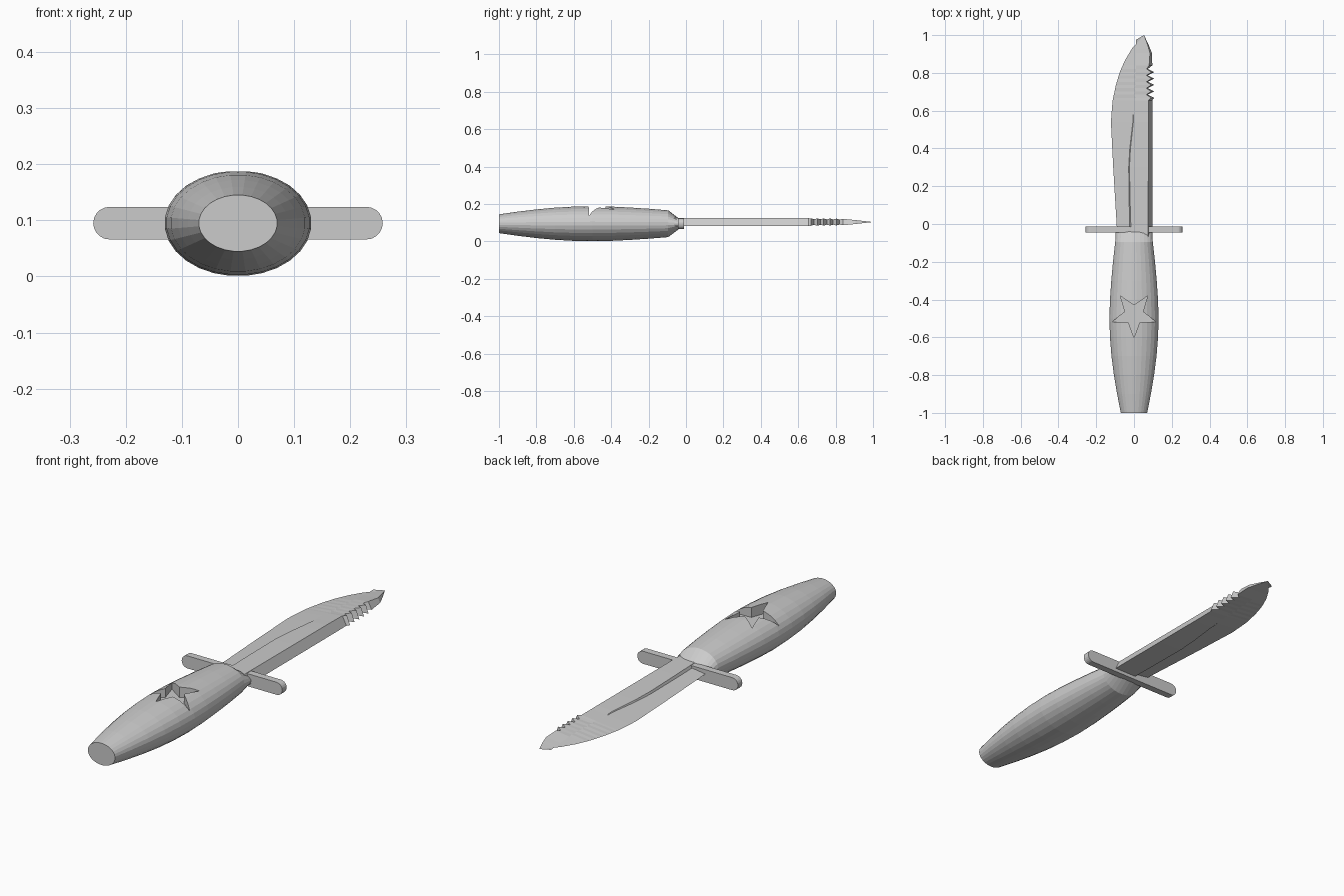
import bpy, bmesh, math

if "Cube" in bpy.data.objects:
    bpy.data.objects.remove(bpy.data.objects["Cube"], do_unlink=True)

steel = bpy.data.materials.new("plain grey")
steel.use_nodes = True
GREY = (0.6, 0.6, 0.6, 1)
steel.diffuse_color = GREY
steel.node_tree.nodes["Principled BSDF"].inputs["Base Color"].default_value = GREY

MID = 0.095      # height of the long axis
SIDES = 28


def add_object(name, bm):
    bmesh.ops.recalc_face_normals(bm, faces=bm.faces)
    mesh = bpy.data.meshes.new(name)
    bm.to_mesh(mesh)
    bm.free()
    mesh.materials.append(steel)
    obj = bpy.data.objects.new(name, mesh)
    bpy.context.collection.objects.link(obj)
    return obj


def loft(name, rings):
    """Skin a list of closed rings and cap both ends."""
    bm = bmesh.new()
    loops = [[bm.verts.new(p) for p in ring] for ring in rings]
    n = len(rings[0])
    for a, b in zip(loops, loops[1:]):
        for i in range(n):
            j = (i + 1) % n
            bm.faces.new((a[i], a[j], b[j], b[i]))
    bm.faces.new(loops[0])
    bm.faces.new(loops[-1])
    bmesh.ops.remove_doubles(bm, verts=bm.verts, dist=1e-5)
    return add_object(name, bm)


def prism(name, outline, low, high, place):
    """Extrude a flat outline; place(u, v, w) gives the 3D point."""
    return loft(name, [[place(u, v, w) for u, v in outline] for w in (low, high)])


def ellipse(y, rx, rz):
    return [(rx * math.cos(a), y, MID + rz * math.sin(a))
            for a in ((i + 0.5) * math.tau / SIDES for i in range(SIDES))]


def sample(table, y):
    """Linear interpolation in a list of (y, value) pairs."""
    for (y0, v0), (y1, v1) in zip(table, table[1:]):
        if y <= y1:
            return v0 + (v1 - v0) * max(0, (y - y0) / (y1 - y0))
    return table[-1][1]


# Barrel-shaped handle
barrel = [(-1, 0.07), (-0.9, 0.09), (-0.8, 0.107), (-0.7, 0.12), (-0.6, 0.128),
          (-0.5, 0.131), (-0.4, 0.128), (-0.3, 0.121), (-0.2, 0.112), (-0.095, 0.1)]
handle = loft("handle", [ellipse(y, r, r * 0.72) for y, r in barrel])

# Star-shaped recess in the top of the handle
star = []
for k in range(10):
    r = 0.122 if k % 2 == 0 else 0.05
    a = -math.pi / 2 + k * math.pi / 5
    star.append((r * math.cos(a), -0.48 + r * math.sin(a)))
cutter = prism("star_cutter", star, 0.14, 0.25, lambda u, v, w: (u, v, w))
cutter.hide_render = True
cutter.hide_viewport = True
recess = handle.modifiers.new("star recess", "BOOLEAN")
recess.object = cutter
recess.operation = "DIFFERENCE"
recess.solver = "EXACT"

# Collar flattening towards the guard
loft("collar", [ellipse(-0.095, 0.1, 0.072), ellipse(-0.04, 0.098, 0.03)])

# Guard bar with round ends
stadium = []
for side in (1, -1):
    for k in range(11):
        a = -math.pi / 2 + k * math.pi / 10
        stadium.append((side * (0.229 + 0.029 * math.cos(a)),
                        MID + side * 0.029 * math.sin(a)))
prism("guard", stadium, -0.044, -0.012, lambda u, v, w: (u, w, v))

# Blade: cutting edge on the right, spine with saw teeth on the left
edge_x = [(-0.065, -0.088), (0.1, -0.098), (0.3, -0.11), (0.54, -0.122), (0.65, -0.114),
          (0.74, -0.095), (0.81, -0.073), (0.87, -0.046), (0.93, -0.01), (1, 0.053)]
spine_x = [(-0.065, 0.097), (0.84, 0.097), (0.905, 0.095), (0.95, 0.077), (1, 0.053)]
ridge_x = [(-0.065, -0.015), (0.1, -0.02), (0.3, -0.024), (0.45, -0.016), (0.58, 0.01)]
ridge_step = [(-0.065, 1), (0.3, 0.8), (0.56, 0.35), (0.59, 0)]
half_thickness = [(-0.065, 0.022), (0.6, 0.021), (0.83, 0.018), (0.92, 0.009), (1, 0)]
BLADE_Z = 0.104

stations = [(y, 0) for y in (-0.065, 0.02, 0.1, 0.2, 0.3, 0.4, 0.48, 0.54, 0.58, 0.62, 0.655)]
for k in range(5):                       # each tooth is a peak and a groove
    stations += [(0.668 + k * 0.034, 1), (0.685 + k * 0.034, -1)]
stations += [(y, 0) for y in (0.84, 0.87, 0.905, 0.93, 0.95, 0.975, 1)]

rings = []
for y, tooth in stations:
    e, s, h = sample(edge_x, y), sample(spine_x, y), sample(half_thickness, y)
    top_s = s - h
    if tooth > 0:
        s, top_s = s + 0.01, top_s + 0.014
    elif tooth < 0:
        s, top_s = s - 0.024, top_s - 0.012
    spine_h = h * (0.75 if tooth < 0 else 1)
    r = min(sample(ridge_x, y), e + 0.6 * (top_s - e))
    low_r = r - 0.006 * (1 - max(0, y))
    low_r = max(low_r, e)

    def slope(x):
        return h * (x - e) / (top_s - e) if top_s - e > 1e-6 else 0

    step = sample(ridge_step, y)
    ridge_h = slope(r) + step * (h - slope(r))
    section = [(e, 0), (low_r, slope(low_r)), (r, ridge_h), (top_s, spine_h),
               (s, -spine_h), (r, -ridge_h), (low_r, -slope(low_r))]
    rings.append([(x, y, BLADE_Z + z) for x, z in section])

bm_blade = loft("blade", rings[:-1] + [[(0.053, 1, BLADE_Z + 0.0001 * math.sin(k)) for k in range(7)]])
